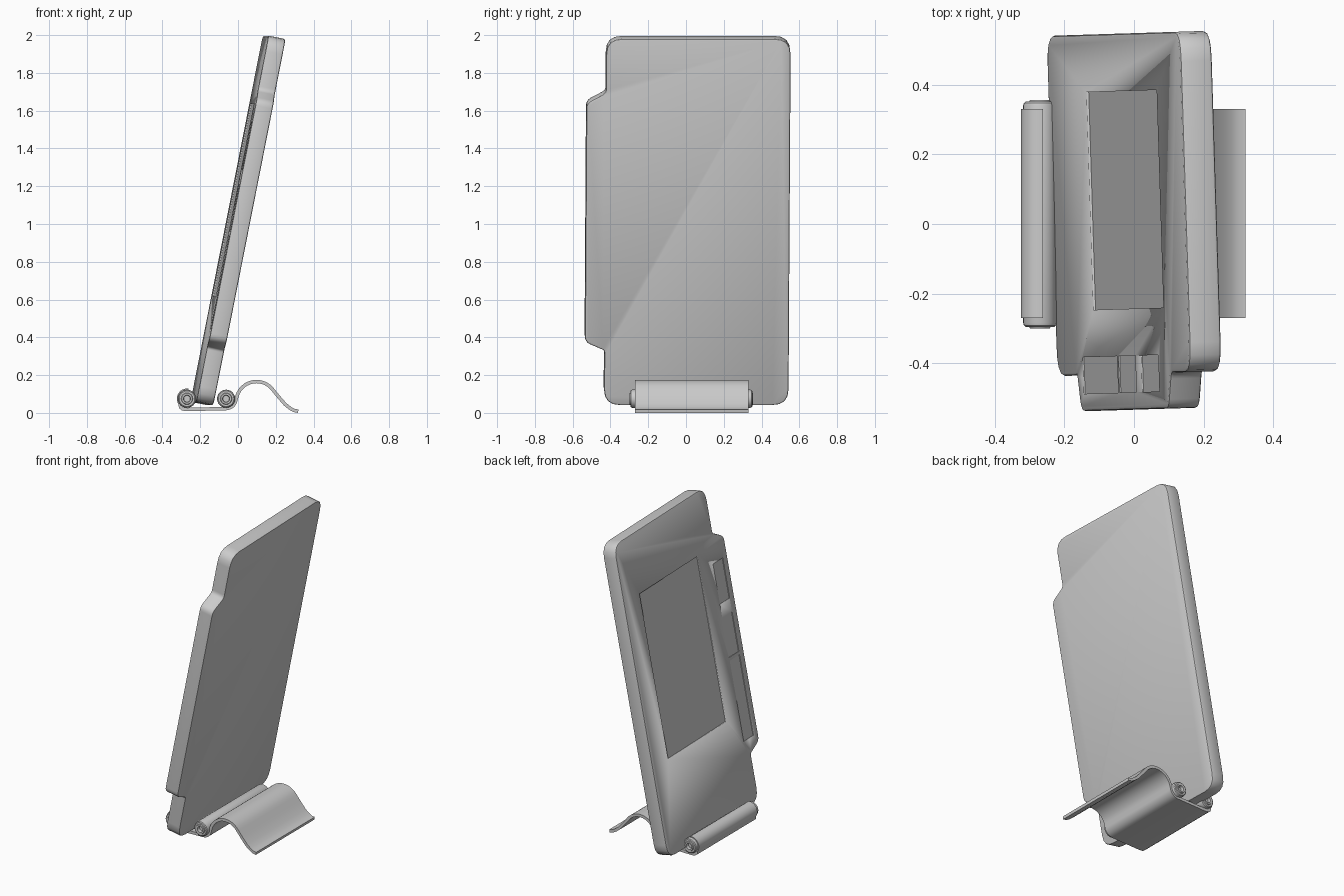
import bpy, bmesh, math
from mathutils import Vector, Matrix, Euler

if "Cube" in bpy.data.objects:
    bpy.data.objects.remove(bpy.data.objects["Cube"])

TILT = (Matrix.Translation((-0.235, 0, 0.058))
        @ Euler((0, math.radians(11.17), math.radians(1.8))).to_matrix().to_4x4())


def make(name, bm, angle=35):
    bmesh.ops.recalc_face_normals(bm, faces=bm.faces)
    me = bpy.data.meshes.new(name)
    bm.to_mesh(me)
    bm.free()
    ob = bpy.data.objects.new(name, me)
    bpy.context.collection.objects.link(ob)
    bpy.ops.object.select_all(action='DESELECT')
    ob.select_set(True)
    bpy.context.view_layer.objects.active = ob
    bpy.ops.object.shade_smooth_by_angle(angle=math.radians(angle))
    return ob


def prism(pts, offset):
    bm = bmesh.new()
    f = bm.faces.new([bm.verts.new(p) for p in pts])
    r = bmesh.ops.extrude_face_region(bm, geom=[f])
    bmesh.ops.translate(bm, vec=offset,
                        verts=[v for v in r['geom'] if isinstance(v, bmesh.types.BMVert)])
    return bm


def rounded(corners, seg=4):
    """Replace each (y, z, cut) corner by a quadratic curve."""
    out, n = [], len(corners)
    for i, (y, z, cut) in enumerate(corners):
        p = Vector((y, z))
        a = p + (Vector(corners[i - 1][:2]) - p).normalized() * cut
        b = p + (Vector(corners[(i + 1) % n][:2]) - p).normalized() * cut
        for k in range(seg + 1):
            t = k / seg
            out.append(a * (1 - t) ** 2 + p * 2 * t * (1 - t) + b * t * t)
    return out


# Tablet body with the side bulge
T, H = 0.093, 1.977
outline = rounded([(-0.437, 0, .085), (0.54, 0, .085), (0.54, H, .085), (-0.437, H, .085),
                   (-0.437, 1.685, .02), (-0.54, 1.63, .03),
                   (-0.54, 0.34, .03), (-0.437, 0.295, .012)])
bm = prism([(0, p.x, p.y) for p in outline], (T, 0, 0))
rim = [e for e in bm.edges if abs(e.verts[0].co.x - e.verts[1].co.x) < 1e-5]
bmesh.ops.bevel(bm, geom=rim, offset=0.009, segments=2, affect='EDGES', profile=0.5)
body = make("tablet_body", bm)

# Shallow recesses: screen and three side keys (y0, y1, z0, z1, depth)
for y0, y1, z0, z1, d in [(-0.25, 0.375, 0.568, 1.61, 0.007), (-0.49, -0.385, 0.39, 0.90, 0.004),
                          (-0.49, -0.385, 0.92, 1.17, 0.004), (-0.49, -0.385, 1.255, 1.51, 0.004)]:
    cutter = make("recess_cutter", prism([(-0.05, y0, z0), (-0.05, y1, z0),
                                          (-0.05, y1, z1), (-0.05, y0, z1)], (0.05 + d, 0, 0)))
    cutter.hide_render = True
    mod = body.modifiers.new("recess", 'BOOLEAN')
    mod.operation, mod.solver, mod.object = 'DIFFERENCE', 'EXACT', cutter
    bpy.context.view_layer.objects.active = body
    bpy.ops.object.modifier_apply(modifier=mod.name)
    bpy.data.objects.remove(cutter)
body.data.transform(TILT)

# Bent strip stand: curl, base, curl, arched tail
def arc(cx, cz, r, a0, a1, n):
    return [Vector((cx + r * math.cos(math.radians(a0 + (a1 - a0) * i / n)),
                    cz + r * math.sin(math.radians(a0 + (a1 - a0) * i / n)))) for i in range(n + 1)]


LEFT, RIGHT, CZ = -0.27, -0.063, 0.075
path = arc(LEFT, CZ, 0.048, 80, 215, 10)
path += [Vector((-0.305, 0.030)), Vector((-0.293, 0.021)), Vector((-0.27, 0.018)), Vector((-0.06, 0.023))]
path += arc(RIGHT, CZ, 0.052, 290, 345, 5)
path += arc(0.098, 0.058, 0.108, 165, 35, 12)
path += [Vector(p) for p in [(0.215, 0.085), (0.25, 0.045), (0.275, 0.025), (0.296, 0.013), (0.319, 0.009)]]
left, right = [], []
for i, p in enumerate(path):
    t = (path[min(i + 1, len(path) - 1)] - path[max(i - 1, 0)]).normalized()
    h = Vector((-t.y, t.x)) * (0.006 if i < 11 else 0.009)
    left.append(p + h)
    right.append(p - h)
make("stand_strip", prism([(p.x, -0.27, p.y) for p in left + right[::-1]], (0, 0.6, 0)))

# Rollers with stepped, hollow ends
for name, cx in (("rear_roller", LEFT), ("front_roller", RIGHT)):
    half = 0.328
    end = [(0, half - 0.02), (0.017, half - 0.02), (0.019, half), (0.028, half), (0.031, half - 0.005),
           (0.041, half - 0.005), (0.046, half - 0.009), (0.048, half - 0.016)]
    prof = end + [(r, -y) for r, y in end[::-1]]
    bm = bmesh.new()
    vs = [bm.verts.new((r, y, 0)) for r, y in prof]
    es = [bm.edges.new(e) for e in zip(vs, vs[1:])]
    bmesh.ops.spin(bm, geom=vs + es, axis=(0, 1, 0), cent=(0, 0, 0), angle=math.tau, steps=24)
    bmesh.ops.remove_doubles(bm, verts=bm.verts, dist=1e-4)
    bmesh.ops.translate(bm, verts=bm.verts, vec=(cx, 0.028, CZ))
    make(name, bm)
